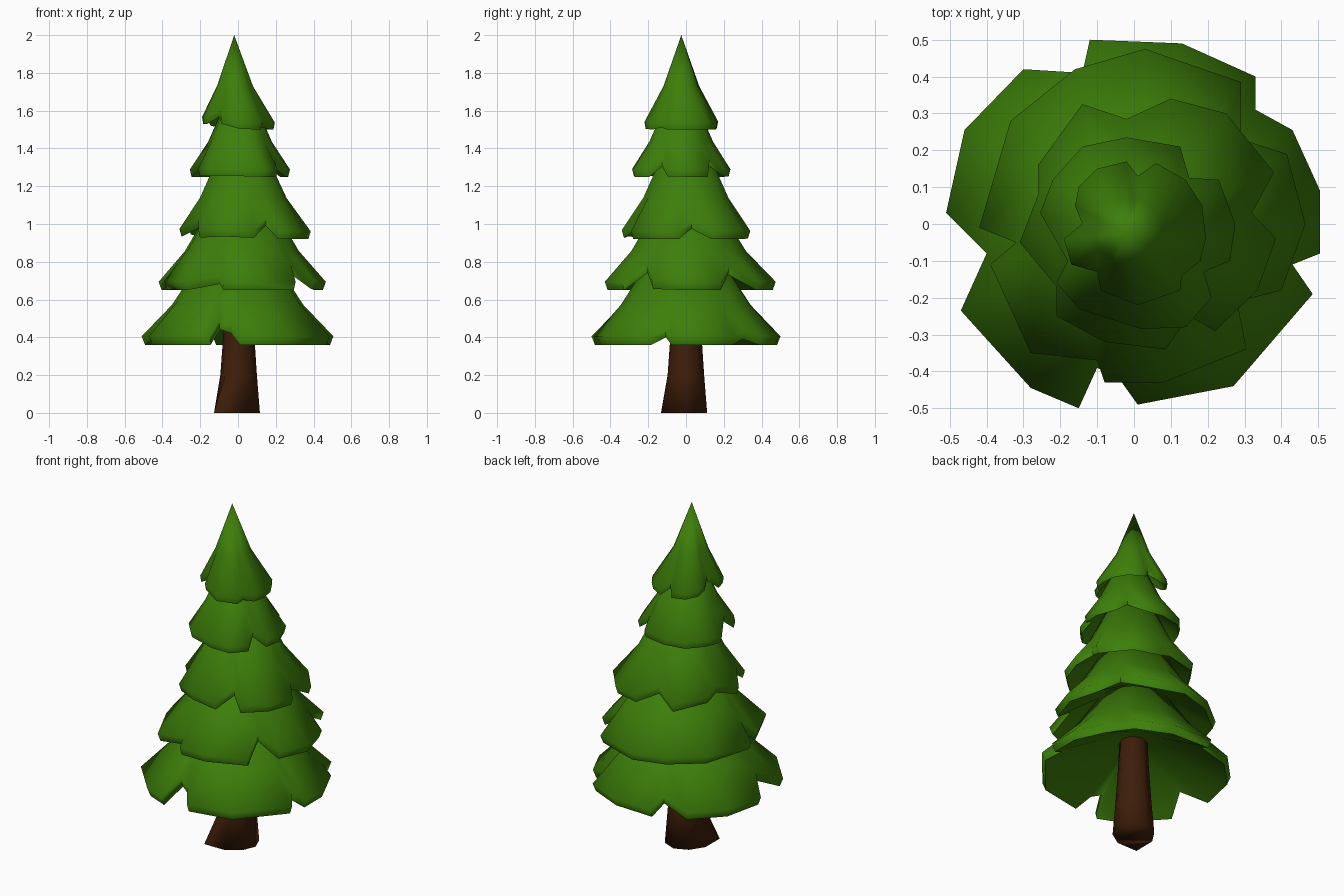
import bpy, bmesh, math
from mathutils import Vector

cube = bpy.data.objects.get("Cube")
if cube:
    bpy.data.objects.remove(cube, do_unlink=True)


def make_material(name, colour):
    mat = bpy.data.materials.new(name)
    mat.use_nodes = True
    mat.diffuse_color = (*colour, 1)
    mat.node_tree.nodes["Principled BSDF"].inputs["Base Color"].default_value = (*colour, 1)
    return mat


leaf_green = make_material("leaf green", (0.047, 0.212, 0.003))
bark_brown = make_material("bark brown", (0.048, 0.013, 0.003))


def loft(name, rings, material, angle):
    """Bridge equal-length rings of points and cap both ends."""
    bm = bmesh.new()
    rows = [[bm.verts.new(p) for p in ring] for ring in rings]
    n = len(rows[0])
    for low, high in zip(rows, rows[1:]):
        for i in range(n):
            j = (i + 1) % n
            bm.faces.new((low[i], low[j], high[j], high[i]))
    bm.faces.new(rows[0][::-1])
    bm.faces.new(rows[-1])
    bmesh.ops.remove_doubles(bm, verts=bm.verts, dist=0.0005)
    bmesh.ops.recalc_face_normals(bm, faces=bm.faces)
    mesh = bpy.data.meshes.new(name)
    bm.to_mesh(mesh)
    bm.free()
    mesh.materials.append(material)
    obj = bpy.data.objects.new(name, mesh)
    bpy.context.collection.objects.link(obj)
    bpy.ops.object.select_all(action="DESELECT")
    obj.select_set(True)
    bpy.context.view_layer.objects.active = obj
    bpy.ops.object.shade_smooth_by_angle(angle=math.radians(angle))


def branch_tier(name, bottom, top, top_radius, centre, outline):
    """Hollow skirt with a ragged rim; notches in the outline ride up the slope."""
    axis = Vector((*centre, 0))
    flat = [Vector((x, y, 0)) - axis for x, y in outline]
    reach = max(f.length for f in flat)
    mean = sum(f.length for f in flat) / len(flat)
    lip = 0.03 + 0.03 * reach

    def circle(radius, z):
        return [axis + f.normalized() * radius + Vector((0, 0, z)) for f in flat]

    def inset(factor, dz):
        return [axis + f * factor + Vector((0, 0, p.z + dz)) for f, p in zip(flat, rim)]

    rim = [axis + f + Vector((0, 0, bottom + lip + max(0, 0.92 * reach - f.length)))
           for f in flat]
    height = top - bottom
    crown = circle(top_radius, top)
    # the shoulder is rounder than the rim
    rounded = circle(mean, bottom + lip + 0.03 * reach)
    shoulder = []
    for p, r, c in zip(rim, rounded, crown):
        soft = p.lerp(r, 0.5)
        point = soft.lerp(c, 0.5)
        point.z = soft.z + (top - soft.z) * 0.41
        shoulder.append(point)

    inner = circle(reach * 0.25, bottom + height * 0.45)
    loft(name, [inner, inset(0.86, -lip * 0.3), inset(0.965, -lip), rim, shoulder, crown],
         leaf_green, 80)


branch_tier("bottom_branches", 0.36, 0.8, 0.2, (0, 0), [
    (-.12, .5), (.13, .49), (.33, .4), (.33, .31), (.43, .255), (.505, .09),
    (.505, -.08), (.43, -.11), (.485, -.19), (.27, -.44), (.01, -.49),
    (-.04, -.42), (-.1, -.39), (-.15, -.5), (-.28, -.445), (-.47, -.235),
    (-.4, -.08), (-.51, .03), (-.46, .255), (-.3, .42), (-.14, .41)])

branch_tier("lower_branches", 0.65, 1.08, 0.17, (.02, .01), [
    (-.16, .42), (.03, .475), (.29, .385), (.29, .23), (.415, .19), (.465, 0),
    (.4, -.18), (.28, -.21), (.305, -.34), (.08, -.43), (-.08, -.43),
    (-.1, -.37), (-.28, -.35), (-.39, -.11), (-.32, -.05), (-.42, -.01),
    (-.335, .28)])

branch_tier("middle_branches", 0.92, 1.38, 0.12, (.025, 0), [
    (-.14, .325), (-.02, .285), (.1, .34), (.25, .3), (.38, .14), (.32, .03),
    (.385, -.04), (.335, -.18), (.22, -.29), (.15, -.25), (.085, -.34),
    (-.08, -.32), (-.21, -.25), (-.21, -.17), (-.31, -.05), (-.26, .08),
    (-.26, .16)])

branch_tier("upper_branches", 1.25, 1.64, 0.08, (.01, -.025), [
    (-.14, .21), (-.02, .235), (.125, .21), (.15, .125), (.23, .12), (.275, 0),
    (.26, -.1), (.19, -.13), (.21, -.2), (.14, -.28), (.02, -.285),
    (-.15, -.23), (-.21, -.16), (-.18, -.1), (-.255, .03), (-.22, .12)])

branch_tier("treetop", 1.5, 2.0, 0.0001, (-.02, -.025), [
    (-.1, .15), (-.02, .17), (.01, .13), (.06, .165), (.14, .12), (.185, .05),
    (.195, -.04), (.18, -.1), (.13, -.14), (.125, -.18), (.01, -.22),
    (-.09, -.18), (-.1, -.13), (-.17, -.11), (-.19, -.04), (-.14, 0),
    (-.16, .05), (-.15, .1)])


def trunk_ring(z, radius, flare):
    """Eight-sided trunk section with one root spreading to the front right."""
    ring = []
    for i in range(8):
        a = math.tau * i / 8
        r = radius + flare * max(0, math.cos(a - math.radians(225))) ** 4
        ring.append(Vector((r * math.cos(a) + 0.004, r * math.sin(a), z)))
    return ring


loft("trunk", [trunk_ring(0, 0.112, 0.075), trunk_ring(0.2, 0.096, 0.006),
               trunk_ring(0.4, 0.083, 0), trunk_ring(0.7, 0.07, 0)], bark_brown, 100)
